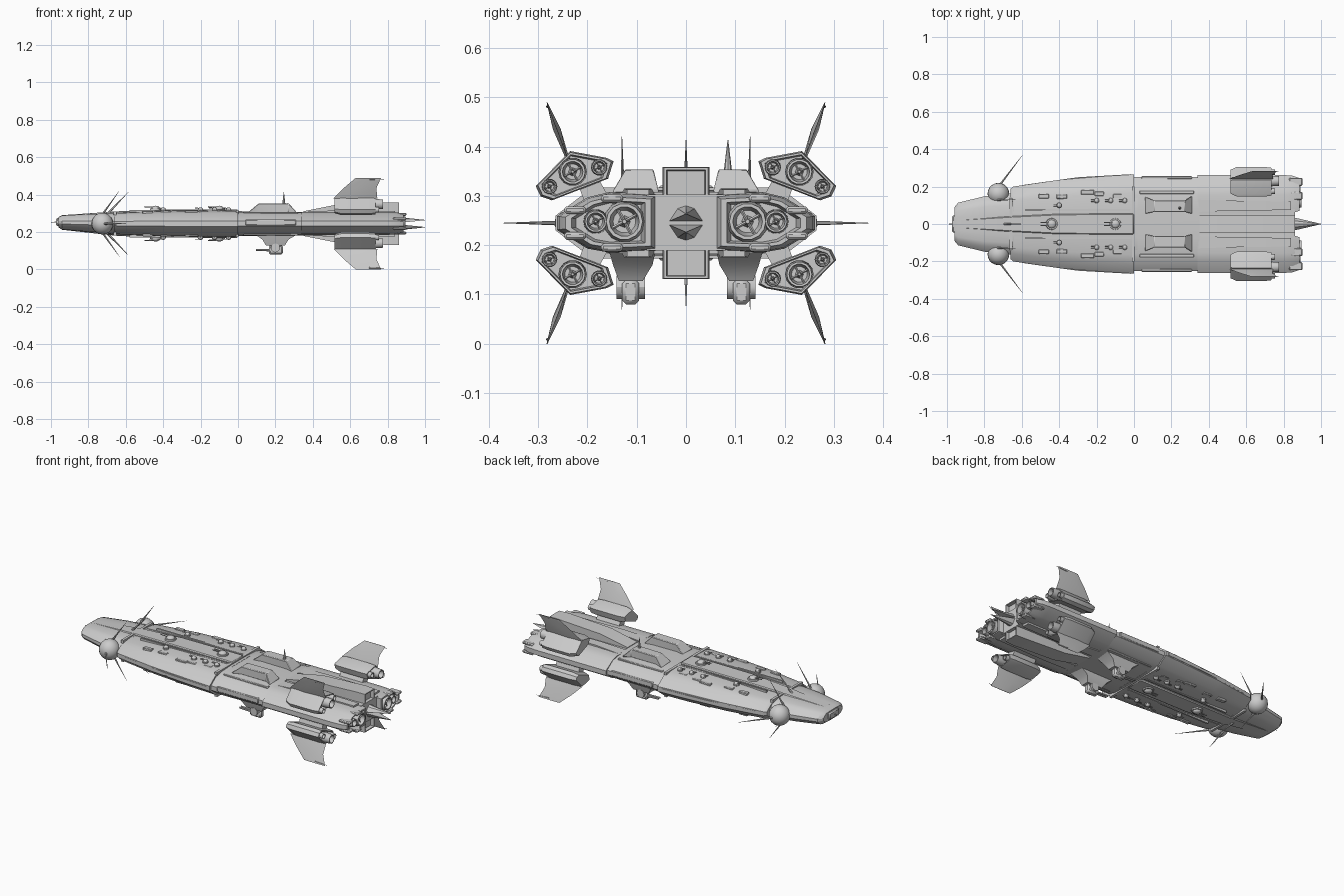
import bpy, bmesh, math, random
from mathutils import Vector

if "Cube" in bpy.data.objects:
    bpy.data.objects.remove(bpy.data.objects["Cube"])

ZC = 0.245                      # height of the ship's long axis
SIDES = ((1, "left"), (-1, "right"))
LEVELS = ((1, "upper"), (-1, "lower"))


def make(name, bm):
    bmesh.ops.recalc_face_normals(bm, faces=bm.faces[:])
    me = bpy.data.meshes.new(name)
    bm.to_mesh(me)
    bm.free()
    ob = bpy.data.objects.new(name, me)
    bpy.context.collection.objects.link(ob)
    return ob


def loft(name, rings, sy=1, sz=1, bevel=0):
    """Skin rings of (x, y, height above axis); sy / sz mirror the part."""
    bm = bmesh.new()
    vs = [[bm.verts.new((x, y * sy, ZC + z * sz)) for x, y, z in r] for r in rings]
    n = len(vs[0])
    for a, b in zip(vs, vs[1:]):
        for i in range(n):
            j = (i + 1) % n
            bm.faces.new((a[i], a[j], b[j], b[i]))
    bm.faces.new(vs[0])
    bm.faces.new(vs[-1])
    ob = make(name, bm)
    if bevel:
        m = ob.modifiers.new("bevel", 'BEVEL')
        m.width, m.segments = bevel, 1
    return ob


def rect(x, y0, y1, z0, z1):
    return [(x, y0, z0), (x, y1, z0), (x, y1, z1), (x, y0, z1)]


def box(name, x0, x1, y0, y1, z0, z1, sy=1, sz=1, bevel=0):
    return loft(name, [rect(x0, y0, y1, z0, z1), rect(x1, y0, y1, z0, z1)], sy, sz, bevel)


def tube(name, p, q, r0, r1, n=12):
    """Cone or cylinder from p to q, in axis-relative coordinates."""
    p, q = Vector(p), Vector(q)
    d = q - p
    bm = bmesh.new()
    bmesh.ops.create_cone(bm, cap_ends=True, segments=n, radius1=r0, radius2=r1, depth=d.length)
    rot = d.to_track_quat('Z', 'Y').to_matrix()
    for v in bm.verts:
        v.co = rot @ v.co + (p + q) / 2 + Vector((0, 0, ZC))
    return make(name, bm)


def ball(name, c, r, squash=1):
    bm = bmesh.new()
    bmesh.ops.create_uvsphere(bm, u_segments=20, v_segments=10, radius=r)
    for v in bm.verts:
        v.co = Vector((v.co.x + c[0], v.co.y + c[1], v.co.z * squash + c[2] + ZC))
    return make(name, bm)


def nozzle(name, x, y, z, r, length):
    """Open engine bell: flared shell, recessed core and cross vanes."""
    n = 14
    prof = [(0, r * .75), (length * .4, r), (length, r * .88), (length, r * .72), (length * .3, r * .55)]
    loft(name, [[(x + dx, y + rr * math.cos(2 * math.pi * i / n), z + rr * math.sin(2 * math.pi * i / n))
                 for i in range(n)] for dx, rr in prof])
    tube(name + "_core", (x, y, z), (x + length * .8, y, z), r * .4, r * .1, 8)
    for a in (.5, 2.07):
        v = Vector((0, math.cos(a), math.sin(a))) * r * .75
        c = Vector((x + length * .7, y, z))
        tube(name + "_vane", c - v, c + v, r * .08, r * .08, 4)


def hull_ring(x, w, h, inner, dz=0):
    half = [(inner, h * .98), (w * .62, h * .93), (w * .8, h * .76), (w, h * .2)]
    return [(x, y, z + dz) for y, z in half] + [(x, y, dz - z) for y, z in reversed(half)]


def full_ring(x, w, h, dz=0):
    r = hull_ring(x, w, h, w * .3, dz)
    return r + [(px, -py, pz) for px, py, pz in reversed(r)]


# nose, forward core and central spine
loft("nose", [full_ring(-.96, .09, .028, .008), full_ring(-.94, .114, .04, .006),
              full_ring(-.8, .148, .05, .004), full_ring(-.64, .165, .06)])
box("nose_tip_block", -.972, -.93, -.045, .045, -.012, .03, bevel=.006)
tube("nose_probe", (-1, 0, .008), (-.95, 0, .008), .0008, .004, 6)
loft("forward_core", [full_ring(-.68, .15, .058), full_ring(-.4, .2, .066), full_ring(.02, .22, .068)])
loft("spine", [rect(-.93, -.025, .025, -.034, .046), rect(-.64, -.042, .042, -.066, .066),
               rect(-.4, -.054, .054, -.075, .075), rect(0, -.056, .056, -.076, .076)], bevel=.005)

# midship and aft core
loft("midship", [full_ring(-.01, .252, .066), full_ring(.03, .252, .067), full_ring(.35, .25, .064)])
box("midship_collar", -.012, .004, -.2, .2, -.072, .072)
box("aft_core", .33, .86, -.08, .08, -.056, .058)

for sy, side in SIDES:
    # forward armour shells
    loft(side + "_shell", [hull_ring(-.66, .188, .05, .07), hull_ring(-.645, .2, .06, .066),
                           hull_ring(-.4, .236, .07, .066), hull_ring(-.15, .256, .074, .066),
                           hull_ring(0, .265, .073, .066)], sy)
    loft(side + "_shell_rail", [rect(-.6, .198, .208, -.008, .008), rect(-.3, .236, .25, -.008, .008),
                                rect(-.02, .25, .266, -.008, .008)], sy)
    # midship side plates
    box(side + "_midship_plate", .04, .31, .24, .256, -.01, .022, sy, bevel=.004)

    # aft engine nacelles
    sec = [(.055, .058), (.155, .063), (.2, .052), (.262, .014), (.262, -.014),
           (.2, -.052), (.155, -.06), (.055, -.056)]
    def nac(x, s):
        return [(x, .155 + (y - .155) * s, z * s) for y, z in sec]
    loft(side + "_nacelle", [nac(.34, 1), nac(.8, 1), nac(.85, .96), nac(.885, .84),
                             nac(.885, .72), nac(.85, .64)], sy)
    nozzle(side + "_main_nozzle", .835, .125 * sy, .003, .042, .06)
    nozzle(side + "_minor_nozzle", .835, .183 * sy, .003, .025, .055)
    for k, (y, z) in enumerate(((.225, .026), (.225, -.026), (.15, .05), (.15, -.05))):
        box(f"{side}_nozzle_petal_{k}", .83, .9, y - .022, y + .022, z - .008, z + .008, sy, bevel=.005)

    # sensor globes with swept antennas
    ball(side + "_sensor_globe", (-.725, .162 * sy, 0), .058)
    tube(side + "_globe_arm", (-.74, .1 * sy, 0), (-.74, .2 * sy, 0), .025, .02, 10)
    tube(side + "_globe_antenna", (-.72, .205 * sy, 0), (-.595, .37 * sy, 0), .007, .0005, 6)

    for sz, lev in LEVELS:
        tag = f"{lev}_{side}"
        # engine pod
        pod = [(.305, .075), (.295, .054), (.272, .046), (.158, .09), (.147, .125), (.16, .132), (.235, .146)]
        cy, cz = .228, .1
        def pr(x, s):
            return [(x, cy + (y - cy) * s, cz + (z - cz) * s) for y, z in pod]
        loft(tag + "_pod", [pr(.515, .8), pr(.55, 1), pr(.7, 1), pr(.735, .94), pr(.735, .84), pr(.71, .78)], sy, sz)
        for k, (y, z, r) in enumerate(((.23, .104, .029), (.176, .113, .017), (.277, .074, .016))):
            nozzle(f"{tag}_pod_nozzle_{k}", .7, y * sy, z * sz, r, .075 if k == 0 else .055)
        loft(tag + "_pod_pylon", [[(x, .15, .04), (x, .205, .04), (x, .225, .095), (x, .18, .095)]
                                  for x in (.55, .7)], sy, sz)
        # swept tail fin
        def chord(x0, x1, y, z, t):
            m = (x0 * .6 + x1 * .4)
            return [(x0, y, z), (m, y + t, z), (x1, y, z), (m, y - t, z)]
        loft(tag + "_fin", [chord(.51, .745, .242, .135, .004), chord(.565, .74, .262, .19, .008),
                            chord(.63, .765, .282, .245, .001)], sy, sz)
        tube(tag + "_fin_tip_rod", (.7, .281 * sy, .236 * sz), (.78, .281 * sy, .238 * sz), .003, .001, 6)

        # deck antennas
        tube(tag + "_antenna", (-.735, .128 * sy, .035 * sz), (-.635, .13 * sy, .175 * sz), .006, .0005, 6)

        # small and large gun turrets
        for k, (x, y, r) in enumerate(((-.2, .125, .016), (-.125, .125, .016), (-.05, .125, .016), (-.4, .1, .016))):
            tube(f"{tag}_turret_base_{k}", (x, y * sy, .06 * sz), (x, y * sy, .076 * sz), r, r, 10)
            ball(f"{tag}_turret_{k}", (x, y * sy, .076 * sz), r * .85, .8)
            for g in (-.005, .005):
                tube(f"{tag}_barrel_{k}", (x, y * sy + g, .082 * sz), (x - .03, y * sy + g, .084 * sz), .002, .002, 6)

        # deck panels and slots
        rng = random.Random(4)
        for k in range(5):
            x = -.5 + k * .1 + rng.uniform(-.02, .02)
            y = .155 + rng.uniform(-.01, .02)
            box(f"{tag}_deck_panel_{k}", x, x + rng.uniform(.04, .08), y - .012, y + .012, .052, .0685 + k * .0005, sy, sz, .003)
        box(tag + "_deck_strip", -.58, -.02, .07, .08, .05, .073 if sz > 0 else .074, sy, sz)
        box(tag + "_midship_panel", .03, .32, .16, .18, .05, .063, sy, sz, .003)
        loft(tag + "_nacelle_ridge", [rect(.345, .065, .13, .05, .062), rect(.5, .07, .125, .05, .07),
                                      rect(.84, .075, .12, .05, .068)], sy, sz)

    # midship deckhouse
    loft(side + "_deckhouse", [rect(.06, .055, .145, .06, .066), rect(.11, .065, .125, .06, .107),
                               rect(.27, .065, .125, .06, .109), rect(.31, .055, .15, .06, .066)], sy, 1, .006)
    # belly gun pods
    loft(side + "_belly_pylon", [[(x0, y0, z), (x1, y0, z), (x1, y1, z), (x0, y1, z)] for x0, x1, y0, y1, z in
         ((.08, .33, .06, .158, -.05), (.13, .27, .068, .148, -.085), (.15, .25, .088, .136, -.118))], sy)
    tube(side + "_belly_joint", (.2, .083 * sy, -.13), (.2, .141 * sy, -.13), .024, .024, 12)
    box(side + "_belly_gun", .165, .24, .095, .13, -.165, -.115, sy, 1, .008)
    for g in (.105, .12):
        tube(side + "_belly_barrel", (.18, g * sy, -.143), (.095, g * sy, -.14), .006, .005, 8)

# deckhouse mast
tube("mast", (.245, .085, .1), (.245, .085, .168), .009, .0008, 8)

for sz, lev in LEVELS:
    # central engine blocks
    loft(lev + "_engine_block", [rect(.35, -.045, .045, .04, .066), rect(.52, -.048, .048, .04, .1),
                                 rect(.8, -.048, .048, .04, .114), rect(.86, -.045, .045, .045, .113),
                                 rect(.86, -.04, .04, .05, .108), rect(.84, -.038, .038, .052, .106)], 1, sz)
    # tail spikes
    loft(lev + "_tail_spike", [[(.85, -.036, .003), (.85, .036, .003), (.85, .018, .03), (.85, 0, .036), (.85, -.018, .03)],
                               [(1, -.001, .018), (1, .001, .018), (1, .001, .019), (1, 0, .02), (1, -.001, .019)]], 1, sz)
    # centreline antenna and turrets
    tube(lev + "_centre_antenna", (-.7, 0, .05 * sz), (-.585, 0, .17 * sz), .007, .0005, 6)
    for x in (-.44, -.1):
        tube(lev + "_main_turret_base", (x, 0, .07 * sz), (x, 0, .082 * sz), .032, .03, 16)
        ball(lev + "_main_turret", (x, 0, .082 * sz), .023, .6)
        for g in (-.008, .008):
            tube(lev + "_main_barrel", (x, g, .088 * sz), (x - .06, g, .09 * sz), .003, .003, 6)
    # bow cross frame
    box(lev + "_bow_frame", -.665, -.65, -.14, .14, .045, .064, 1, sz)

# shading
for ob in bpy.context.scene.objects:
    ob.select_set(True)
    bpy.context.view_layer.objects.active = ob
bpy.ops.object.shade_smooth_by_angle(angle=math.radians(30))
